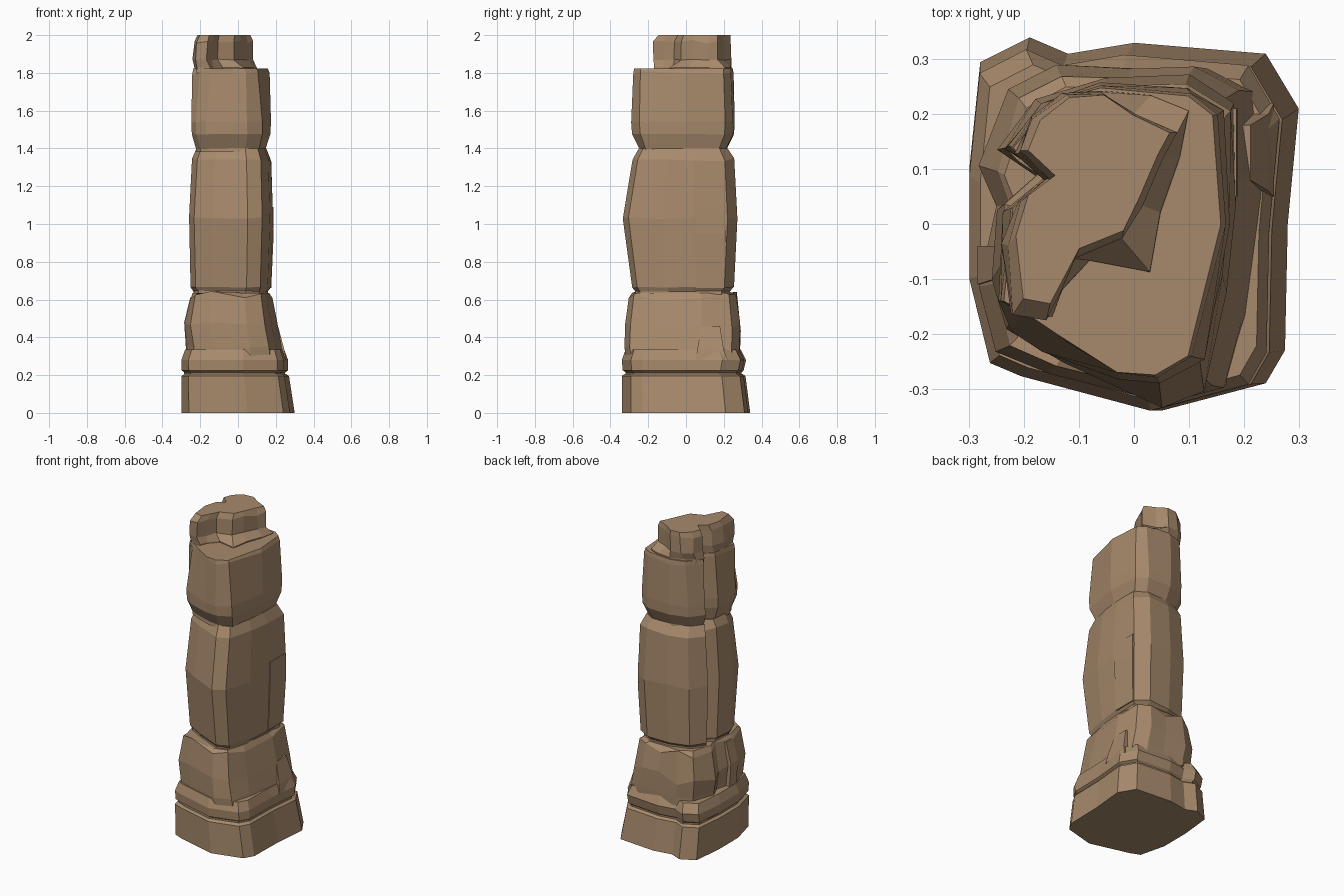
import bpy, bmesh, random

random.seed(4)

stone = bpy.data.materials.new("brown_stone")
stone.diffuse_color = (0.39, 0.255, 0.15, 1)

# Cross-sections, counter-clockwise from the front-left corner
BASE = [(-.26, -.25), (-.20, -.275), (.05, -.34), (.24, -.29), (.275, -.23),
        (.28, 0), (.30, .21), (.24, .31), (0, .33), (-.12, .31),
        (-.19, .34), (-.28, .295), (-.30, .10), (-.30, -.09)]
LOWER = [(-.25, -.24), (-.15, -.28), (.05, -.33), (.15, -.30), (.19, -.17),
         (.22, .08), (.20, .24), (.12, .28), (0, .28), (-.14, .285),
         (-.23, .24), (-.28, .10), (-.25, .03), (-.285, -.12)]
MIDDLE = [(-.23, -.19), (-.13, -.25), (.05, -.33), (.13, -.30), (.17, -.12),
          (.185, .04), (.185, .22), (.10, .275), (-.05, .27), (-.18, .23),
          (-.25, .14), (-.18, .09), (-.25, .03), (-.26, -.10)]
HEAD = [(-.225, -.20), (-.17, -.235), (-.03, -.285), (.05, -.295), (.13, -.25),
        (.175, 0), (.165, .21), (.10, .25), (-.06, .26), (-.17, .22),
        (-.235, .14), (-.16, .09), (-.24, .02), (-.25, -.14)]
HEAD_TOP = [(-.20, -.16), (-.14, -.20), (-.03, -.27), (.04, -.275), (.10, -.24),
            (.16, 0), (.145, .20), (.10, .235), (-.06, .25), (-.15, .225),
            (-.22, .14), (-.16, .085), (-.22, .03), (-.237, -.14)]
CROWN = [(-.225, -.165), (-.17, -.175), (-.14, -.12), (-.11, -.065), (-.02, -.03),
         (.01, .03), (.05, .12), (.075, .165), (0, .20), (-.06, .24),
         (-.13, .235), (-.19, .19), (-.215, .13), (-.16, .08), (-.215, .04), (-.24, -.04)]
# Foot of the crown, flaring over the head
CROWN_FOOT = [(-.22, -.16), (-.15, -.17), (-.13, -.12), (-.08, -.065), (.03, -.09),
              (.05, .02), (.08, .12), (.10, .205), (.03, .235), (-.06, .24),
              (-.14, .22), (-.19, .18), (-.215, .13), (-.16, .08), (-.215, .03), (-.23, -.04)]


def fit(outline, bounds):
    """Scale an outline to (xmin, xmax, ymin, ymax)."""
    xs, ys = zip(*outline)
    x0, x1, y0, y1 = bounds
    return [(x0 + (x - min(xs)) / (max(xs) - min(xs)) * (x1 - x0),
             y0 + (y - min(ys)) / (max(ys) - min(ys)) * (y1 - y0)) for x, y in outline]


def loft(name, levels, rough=0.0, rough_z=0.0):
    """Stack outlines (z, outline, bounds) into one closed, flat-shaded rock."""
    bm = bmesh.new()
    rings = []
    for i, (z, outline, bounds) in enumerate(levels):
        inner = 0 < i < len(levels) - 1
        r, rz = (rough, rough_z if z - levels[i - 1][0] > .08 else rough) if inner else (0, 0)
        pts = fit(outline, bounds) if bounds else outline
        rings.append([bm.verts.new((x + random.uniform(-r, r), y + random.uniform(-r, r),
                                    z + random.uniform(-rz, rz))) for x, y in pts])
    for a, b in zip(rings, rings[1:]):
        for i in range(len(a)):
            j = (i + 1) % len(a)
            bm.faces.new((a[i], a[j], b[j], b[i]))
    bm.faces.new(rings[0][::-1])
    bm.faces.new(rings[-1])
    bmesh.ops.recalc_face_normals(bm, faces=bm.faces)
    mesh = bpy.data.meshes.new(name)
    bm.to_mesh(mesh)
    bm.free()
    mesh.materials.append(stone)
    obj = bpy.data.objects.new(name, mesh)
    bpy.context.collection.objects.link(obj)
    return obj


# Base plinth and the band above its groove
loft("plinth", [(0, BASE, None), (.195, BASE, (-.30, .27, -.34, .315)),
                (.205, BASE, (-.285, .255, -.325, .30))])
loft("foot_band", [(.20, BASE, (-.285, .25, -.32, .295)), (.215, BASE, (-.285, .25, -.32, .295)),
                   (.225, BASE, (-.298, .265, -.335, .305)),
                   (.28, BASE, (-.30, .265, -.34, .318)),
                   (.335, BASE, (-.28, .245, -.32, .29))])

# Lower block tapering to the first waist
loft("lower_block", [(.30, LOWER, (-.27, .24, -.32, .285)), (.35, LOWER, (-.27, .23, -.325, .285)),
                     (.46, LOWER, (-.285, .21, -.325, .29)),
                     (.62, LOWER, (-.255, .18, -.305, .27)),
                     (.635, LOWER, (-.24, .165, -.285, .25))], .003, .025)

# Tall bulging middle block
loft("middle_block", [(.62, MIDDLE, (-.235, .16, -.27, .235)), (.645, MIDDLE, (-.235, .16, -.27, .235)),
                      (.665, MIDDLE, (-.25, .173, -.285, .252)),
                      (1.03, MIDDLE, (-.26, .185, -.332, .272)),
                      (1.345, MIDDLE, (-.243, .173, -.283, .258)),
                      (1.40, MIDDLE, (-.22, .15, -.25, .22))], .003, .012)

# Head block with an undercut neck and a cut front-left corner
loft("head_block", [(1.38, HEAD, (-.22, .15, -.25, .22)), (1.40, HEAD, (-.22, .15, -.25, .22)),
                    (1.475, HEAD, (-.247, .172, -.288, .255)),
                    (1.54, HEAD, (-.247, .173, -.29, .258)),
                    (1.80, HEAD_TOP, (-.24, .165, -.278, .252)),
                    (1.822, HEAD_TOP, (-.237, .158, -.275, .248))], .003, .012)

# Broken crown set back to the left rear
loft("crown", [(1.80, CROWN_FOOT, None), (1.828, CROWN_FOOT, None),
               (1.87, CROWN, (-.238, .075, -.172, .242)),
               (1.965, CROWN, (-.232, .075, -.172, .24)),
               (2.0, CROWN, (-.215, .065, -.145, .235))], .004, .01)

# Thin slabs flaking off the sides
SLAB = [(-1, -1), (1, -1), (1, 1), (-1, 1)]
loft("right_slab", [(.66, SLAB, (.10, .176, .05, .20)), (.95, SLAB, (.10, .189, .05, .21)),
                    (1.09, SLAB, (.10, .187, .05, .21))])
loft("left_slab", [(.33, SLAB, (-.275, -.18, -.11, -.04)), (.48, SLAB, (-.285, -.18, -.11, -.04)),
                   (.61, SLAB, (-.253, -.18, -.10, -.04))])
loft("right_ledge", [(.28, SLAB, (.12, .255, .05, .22)), (.335, SLAB, (.12, .245, .06, .20)),
                     (.46, SLAB, (.12, .212, .08, .18))])
